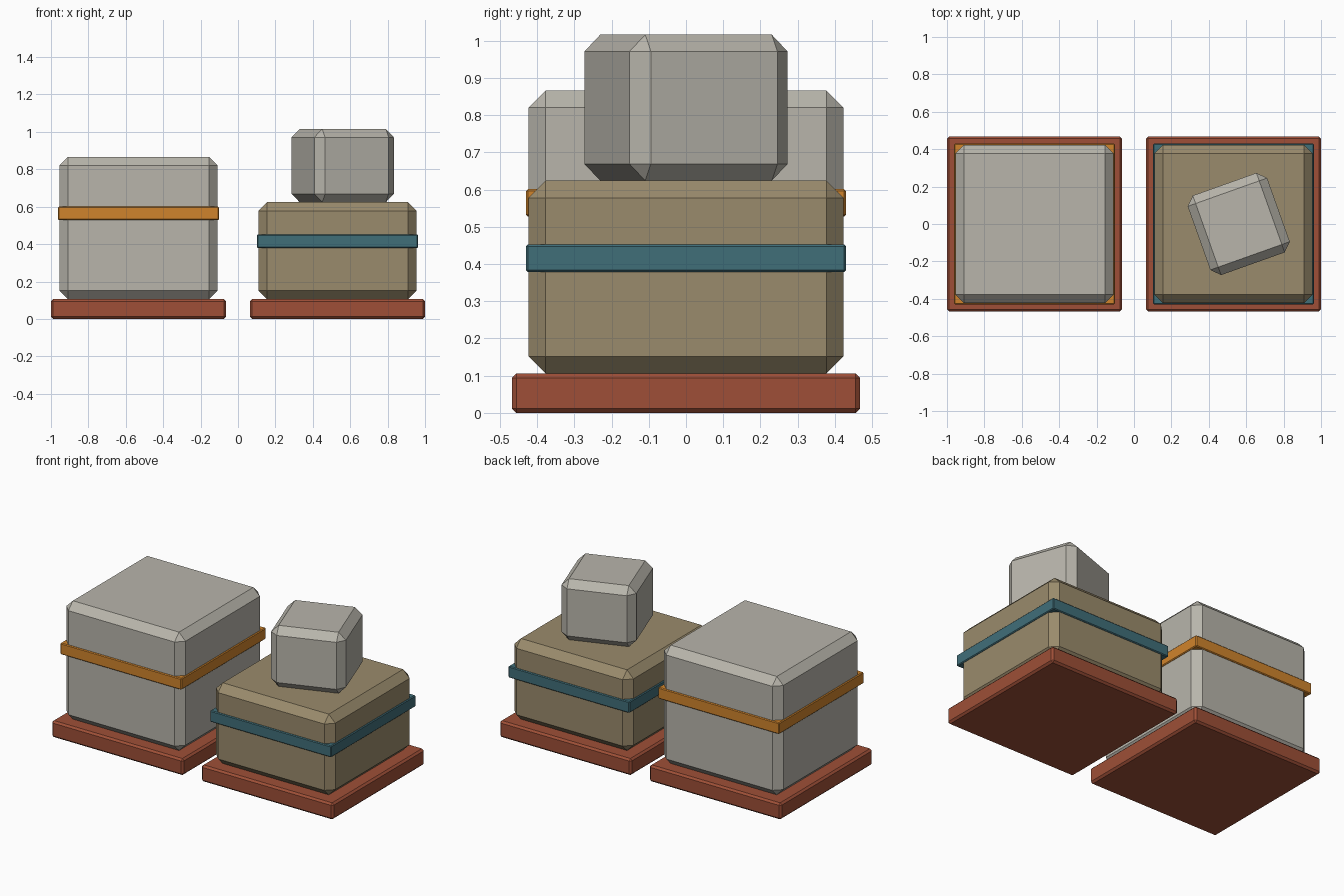
import bpy
from mathutils import Matrix

default = bpy.data.objects.get("Cube")
if default:
    bpy.data.objects.remove(default, do_unlink=True)


def make_material(name, rgb):
    mat = bpy.data.materials.new(name)
    mat.use_nodes = True
    colour = (*rgb, 1)
    mat.diffuse_color = colour
    mat.node_tree.nodes["Principled BSDF"].inputs["Base Color"].default_value = colour
    return mat


stone = make_material("pale stone", (0.479, 0.462, 0.407))
sandstone = make_material("brown sandstone", (0.323, 0.258, 0.150))
gold = make_material("ochre gold", (0.631, 0.231, 0.025))
teal = make_material("deep teal", (0.051, 0.156, 0.191))
clay = make_material("red clay", (0.342, 0.078, 0.038))


def chamfered_box(name, x, width, bottom, top, chamfer, mat, turn=0):
    """Square block between two heights with flat chamfered edges."""
    bpy.ops.mesh.primitive_cube_add(size=1, location=(x, 0, (bottom + top) / 2))
    obj = bpy.context.object
    obj.name = obj.data.name = name
    obj.data.transform(Matrix.Diagonal((width, width, top - bottom, 1)))
    obj.rotation_euler.z = turn
    obj.data.materials.append(mat)
    bevel = obj.modifiers.new("chamfer", "BEVEL")
    bevel.width = chamfer
    bevel.segments = 1
    bevel.limit_method = "NONE"
    return obj


BASE_TOP = 0.106
# side, x sign, block top, block colour, band bottom, band colour
stacks = [
    ("right", -1, 0.866, stone, 0.528, gold),
    ("left", 1, 0.624, sandstone, 0.379, teal),
]
for side, sign, top, body, band_z, trim in stacks:
    x = sign * 0.532
    chamfered_box(side + "_base_slab", x, 0.936, 0, BASE_TOP, 0.012, clay)
    chamfered_box(side + "_block", x, 0.846, BASE_TOP, top, 0.046, body)
    chamfered_box(side + "_band", x, 0.86, band_z, band_z + 0.073, 0.005, trim)

# Small turned block resting on the lower stack
chamfered_box("top_block", 0.56, 0.451, 0.624, 1.016, 0.045, stone, turn=0.342)
